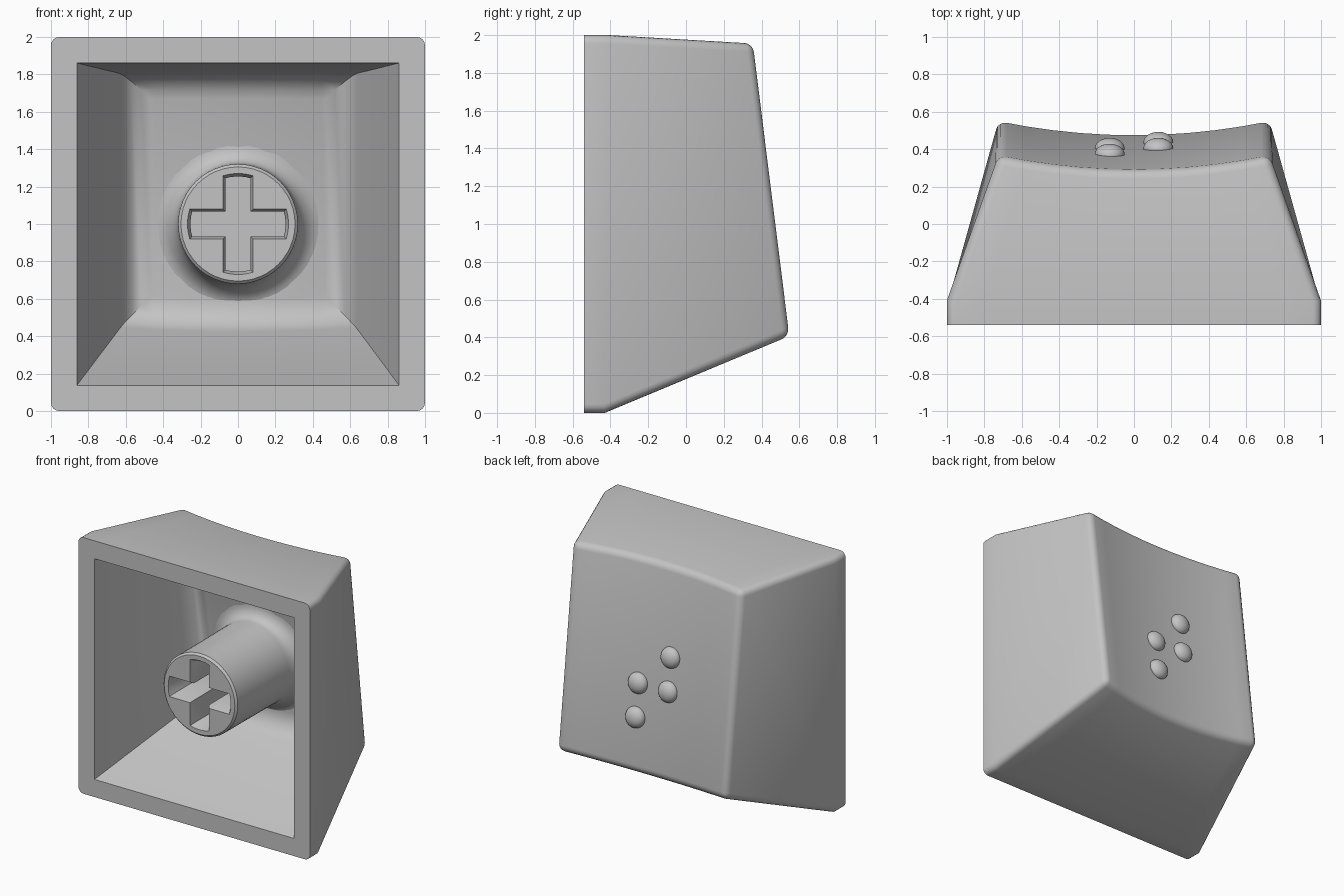
import bpy, bmesh
from math import sin, cos, pi, asin, atan

cube = bpy.data.objects.get("Cube")
if cube:
    bpy.data.objects.remove(cube, do_unlink=True)

grey = bpy.data.materials.new("matte grey")
grey.use_nodes = True
GREY = (0.55, 0.55, 0.55, 1)
grey.diffuse_color = GREY
grey.node_tree.nodes["Principled BSDF"].inputs["Base Color"].default_value = GREY


def make_object(name, bm):
    bmesh.ops.recalc_face_normals(bm, faces=bm.faces)
    mesh = bpy.data.meshes.new(name)
    bm.to_mesh(mesh)
    bm.free()
    obj = bpy.data.objects.new(name, mesh)
    bpy.context.collection.objects.link(obj)
    mesh.materials.append(grey)
    return obj


def activate(obj):
    bpy.ops.object.select_all(action='DESELECT')
    obj.select_set(True)
    bpy.context.view_layer.objects.active = obj


def smooth(obj, angle=0.6):
    activate(obj)
    bpy.ops.object.shade_smooth_by_angle(angle=angle)


def cut(obj, cutter):
    mod = obj.modifiers.new("cut", 'BOOLEAN')
    mod.operation, mod.solver, mod.object = 'DIFFERENCE', 'EXACT', cutter
    activate(obj)
    bpy.ops.object.modifier_apply(modifier=mod.name)
    bpy.data.objects.remove(cutter, do_unlink=True)


def dished_block(name, rows, radius, pick, columns):
    """Rows are (half width, y, z, sag in y, sag in z), round the side profile."""
    bm = bmesh.new()
    n = len(rows)
    steps = [2 * i / columns - 1 for i in range(columns + 1)]
    grid = [[bm.verts.new((w * t, y - dy * (1 - t * t), z - dz * (1 - t * t)))
             for t in steps] for w, y, z, dy, dz in rows]
    for r in range(n):
        a, b = grid[r], grid[(r + 1) % n]
        for c in range(columns):
            bm.faces.new((a[c], a[c + 1], b[c + 1], b[c]))
    for c in (0, -1):
        for i in range(n // 2 - 1):
            bm.faces.new([grid[k][c] for k in (i, i + 1, n - 2 - i, n - 1 - i)])
    bmesh.ops.recalc_face_normals(bm, faces=bm.faces)
    edges = [e for e in bm.edges if e.calc_face_angle(0) > 0.6
             and pick(v.co.y > -0.5 for v in e.verts)]
    bmesh.ops.bevel(bm, geom=edges, offset=radius, segments=4, profile=0.5,
                    affect='EDGES', clamp_overlap=True)
    return make_object(name, bm)


def loft(name, rings):
    bm = bmesh.new()
    loops = [[bm.verts.new(p) for p in ring] for ring in rings]
    n = len(loops[0])
    for a, b in zip(loops, loops[1:]):
        for i in range(n):
            j = (i + 1) % n
            bm.faces.new((a[i], a[j], b[j], b[i]))
    bm.faces.new(loops[0])
    bm.faces.new(loops[-1])
    return make_object(name, bm)


# Outer shell with a dished touch face, hollowed by a tapered cavity
W, Y_LOW, Y_HIGH, Z_LOW, Z_HIGH, SAG = 0.725, 0.555, 0.362, 0.41, 1.955, 0.075
shell = dished_block("cap_shell", [
    (1, -0.54, 0, 0, 0), (1, -0.43, 0, 0, 0), (W, Y_LOW, Z_LOW, SAG, 0.031),
    (W, Y_HIGH, Z_HIGH, SAG, -0.004), (1, -0.41, 2, 0, 0), (1, -0.54, 2, 0, 0)],
    0.045, any, 10)
cavity = dished_block("cavity_cutter", [
    (0.867, -0.56, 0.13, 0, 0), (0.595, 0.41, 0.49, 0.05, 0.019),
    (0.595, 0.25, 1.795, 0.05, -0.004), (0.867, -0.56, 1.862, 0, 0)], 0.13, all, 8)
cut(shell, cavity)
smooth(shell)


# Round stem flaring into the cavity ceiling
def stem_ring(r, y, follow, count=48):
    ring = []
    for i in range(count):
        x, z = r * cos(2 * pi * i / count), r * sin(2 * pi * i / count)
        ring.append((x, y + follow * (0.05 * (x / 0.6) ** 2 - 0.123 * z), 1 + z))
    return ring


rings = [stem_ring(0.305, -0.475, 0), stem_ring(0.32, -0.46, 0)]
for k in range(7):
    a = k / 6 * pi / 2
    rings.append(stem_ring(0.323 + 0.12 * (1 - cos(a)), 0.17 + 0.13 * sin(a), sin(a)))
rings.append(stem_ring(0.443, 0.34, 1))
stem = loft("stem", rings)


# Cross socket with rounded arm ends and a chamfered mouth
def cross_ring(arm, reach, y):
    ring = []
    for q in range(4):
        turn, half = q * pi / 2, asin(arm / reach)
        spokes = [(reach, turn + half * (k / 3 - 1)) for k in range(7)]
        spokes.append((arm * 2 ** 0.5, turn + pi / 4))
        ring += [(r * cos(a), y, 1 + r * sin(a)) for r, a in spokes]
    return ring


socket = loft("socket_cutter", [cross_ring(0.08, 0.27, -0.5), cross_ring(0.08, 0.27, -0.474),
                                cross_ring(0.066, 0.254, -0.45), cross_ring(0.066, 0.254, 0)])
cut(stem, socket)
smooth(stem)

# Raised tactile bumps on the touch face
slope = (Y_LOW - Y_HIGH) / (Z_HIGH - Z_LOW)
for i, (x, z) in enumerate([(-0.13, 1.29), (-0.13, 1.035), (0.13, 1.035), (0.13, 0.78)]):
    y = Y_HIGH + slope * (Z_HIGH - z) - SAG * (1 - (x / W) ** 2)
    bm = bmesh.new()
    bmesh.ops.create_uvsphere(bm, u_segments=24, v_segments=16, radius=0.08)
    bump = make_object(f"tactile_bump_{i + 1}", bm)
    bump.location = (x, y, z)
    bump.scale = (1, 0.7, 1)
    bump.rotation_euler.x = atan(slope)
    smooth(bump)
